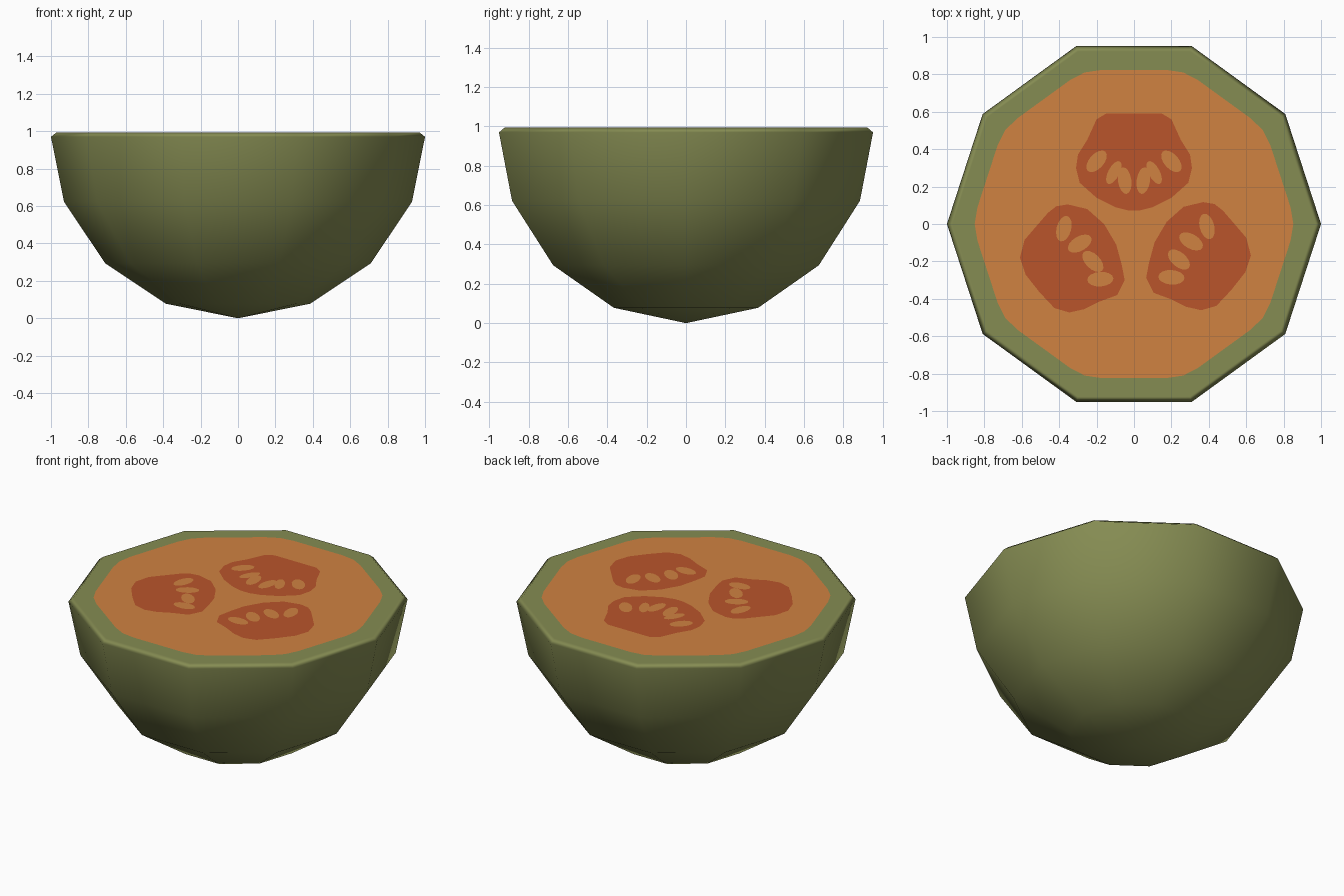
import bpy, bmesh
from math import cos, sin, pi, radians
from mathutils import Vector

if "Cube" in bpy.data.objects:
    bpy.data.objects.remove(bpy.data.objects["Cube"])


def material(name, rgb):
    m = bpy.data.materials.new(name)
    m.diffuse_color = (*rgb, 1)
    m.use_nodes = True
    m.node_tree.nodes["Principled BSDF"].inputs["Base Color"].default_value = m.diffuse_color
    return m


RIND = material("rind green", (0.235, 0.262, 0.085))
FLESH = material("flesh orange", (0.63, 0.225, 0.053))
PULP = material("pulp red", (0.49, 0.09, 0.024))

SIDES = 10
TOP = 0.994


def finish(bm, name, mat):
    me = bpy.data.meshes.new(name)
    bm.to_mesh(me)
    bm.free()
    me.materials.append(mat)
    ob = bpy.data.objects.new(name, me)
    bpy.context.collection.objects.link(ob)
    return ob


def plates(name, outlines, z, mat):
    """Flat painted details lying on the cut surface."""
    bm = bmesh.new()
    for pts in outlines:
        f = bm.faces.new([bm.verts.new((x, y, z)) for x, y in pts])
        f.normal_update()
        if f.normal.z < 0:
            f.normal_flip()
    return finish(bm, name, mat)


def mirror(pts, dx=0.0, dy=0.0):
    return [(-x + dx, y + dy) for x, y in pts]


# Rind: ten-sided half ball with a small bevelled rim
profile = [(0.386, 0.078), (0.71, 0.294), (0.93, 0.622), (1.0, 0.97), (0.97, TOP)]
bm = bmesh.new()
tip = bm.verts.new((0, 0, 0))
rings = [[bm.verts.new((r * cos(2 * pi * i / SIDES), r * sin(2 * pi * i / SIDES), z))
          for i in range(SIDES)] for r, z in profile]
for i in range(SIDES):
    j = (i + 1) % SIDES
    bm.faces.new((tip, rings[0][j], rings[0][i]))
    for a, b in zip(rings, rings[1:]):
        bm.faces.new((a[i], a[j], b[j], b[i]))
bm.faces.new(rings[-1])
for f in bm.faces:
    f.smooth = True
bmesh.ops.recalc_face_normals(bm, faces=bm.faces)
rind = finish(bm, "melon_rind", RIND)
# Smooth skin, flat cut face, soft rim between the two
normals = []
for v in rind.data.vertices:
    n = v.normal.copy()
    if v.co.z > 0.98:
        n = Vector((0, 0, 1))
    elif v.co.z > 0.9:
        n = Vector((v.co.x, v.co.y, -0.1)).normalized()
    normals.append(n)
rind.data.normals_split_custom_set_from_vertices(normals)

# Flesh: decagon with clipped corners
flesh = []
for i in range(SIDES):
    a = 2 * pi * i / SIDES
    for off, r in ((-6, 0.842), (0, 0.852), (6, 0.842)):
        flesh.append((r * cos(a + radians(off)), r * sin(a + radians(off))))
plates("flesh", [flesh], TOP + 0.002, FLESH)

# Seed chambers: one at the back, a mirrored pair at the front
half = [(0.15, 0.59), (0.2, 0.56), (0.25, 0.45), (0.3, 0.37), (0.31, 0.3),
        (0.29, 0.22), (0.2, 0.14), (0.1, 0.09), (0.03, 0.072)]
back = half + mirror(half)[::-1]
left = [(-.355, .105), (-.25, .08), (-.16, 0), (-.095, -.11), (-.065, -.22), (-.05, -.3),
        (-.09, -.38), (-.185, -.415), (-.265, -.455), (-.345, -.473), (-.425, -.45),
        (-.505, -.365), (-.58, -.27), (-.61, -.18), (-.585, -.085), (-.525, -.015),
        (-.46, .06), (-.415, .095)]
SHIFT = (0.015, 0.012)
plates("seed_chambers", [back, left, mirror(left, *SHIFT)], TOP + 0.004, PULP)


# Seeds: small ovals fanned along the inner side of each chamber
def seed(x, y, angle, a=0.07, b=0.039):
    c, s = cos(radians(angle)), sin(radians(angle))
    ring = [(a * cos(2 * pi * k / 16), b * sin(2 * pi * k / 16)) for k in range(16)]
    return [(x + u * c - v * s, y + u * s + v * c) for u, v in ring]


back_half = [seed(-.2, .335, 48), seed(-.108, .275, 62, .068, .03), seed(-.05, .232, 98, .072, .036)]
side = [seed(-.375, -.025, 75), seed(-.29, -.105, 30), seed(-.22, -.2, -45), seed(-.18, -.295, 4)]
seeds = back_half + [mirror(s) for s in back_half] + side + [mirror(s, *SHIFT) for s in side[:2]]
seeds += [seed(.24, -.19, -40), seed(.2, -.285, -4)]
plates("seeds", seeds, TOP + 0.006, FLESH)
